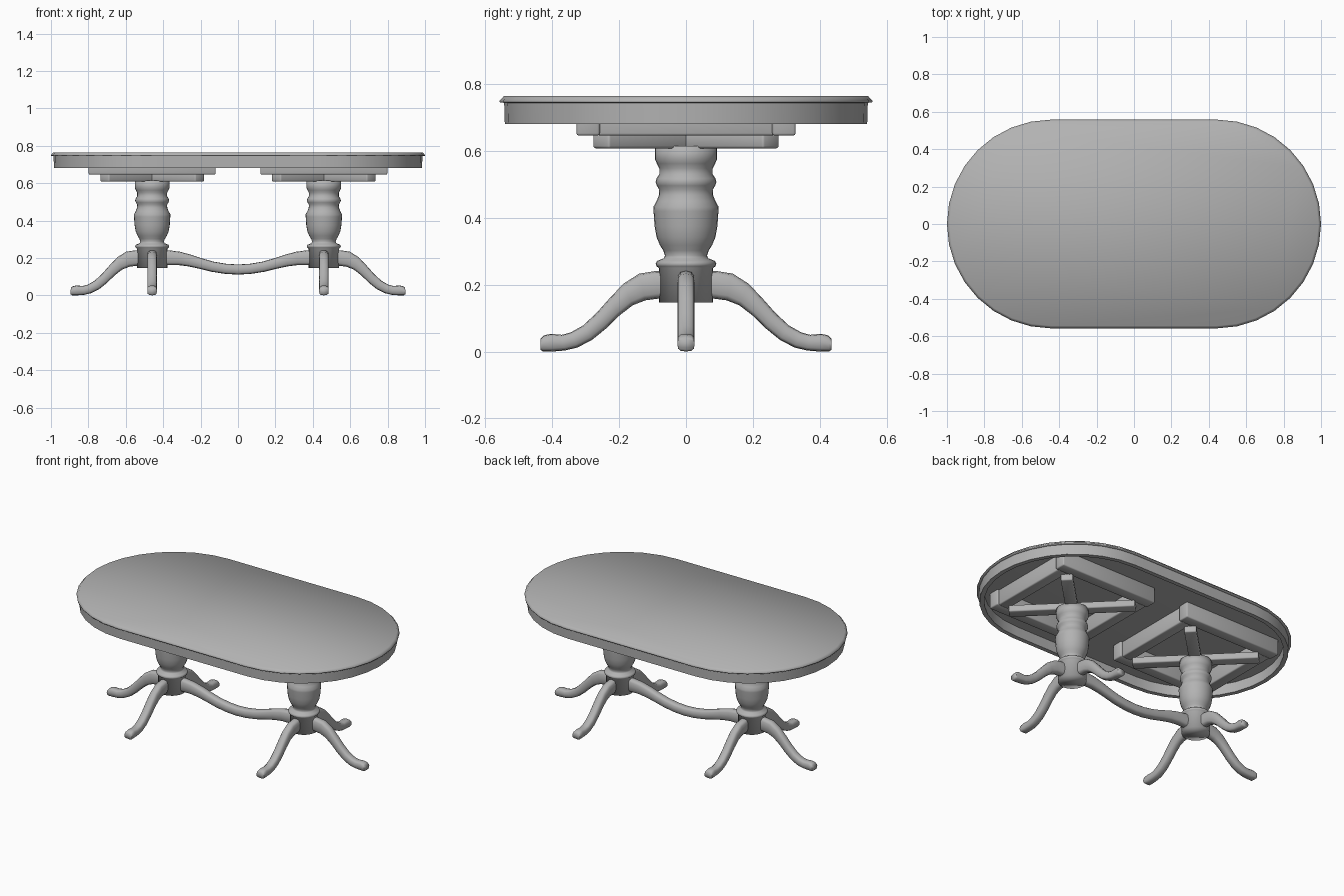
import bpy, bmesh, math

if "Cube" in bpy.data.objects:
    bpy.data.objects.remove(bpy.data.objects["Cube"])

PX = 0.459           # pedestal distance from centre
R, CX = 0.558, 0.442  # tabletop end radius and its centre

GREY = bpy.data.materials.new("dark_grey")
GREY.diffuse_color = (0.45, 0.45, 0.45, 1)
GREY.use_nodes = True
GREY.node_tree.nodes["Principled BSDF"].inputs["Base Color"].default_value = GREY.diffuse_color


def finish(name, bm, angle):
    bmesh.ops.recalc_face_normals(bm, faces=bm.faces)
    me = bpy.data.meshes.new(name)
    bm.to_mesh(me)
    bm.free()
    me.materials.append(GREY)
    ob = bpy.data.objects.new(name, me)
    bpy.context.collection.objects.link(ob)
    bpy.ops.object.select_all(action='DESELECT')
    ob.select_set(True)
    bpy.context.view_layer.objects.active = ob
    bpy.ops.object.shade_smooth_by_angle(angle=math.radians(angle))
    return ob


def skin(name, loops, closed=False, angle=80):
    """Bridge a list of equal point loops; cap the ends unless closed."""
    bm = bmesh.new()
    rings = [[bm.verts.new(p) for p in loop] for loop in loops]
    n = len(rings[0])
    pairs = list(zip(rings, rings[1:]))
    if closed:
        pairs.append((rings[-1], rings[0]))
    else:
        bm.faces.new(rings[0])
        bm.faces.new(rings[-1])
    for a, b in pairs:
        for i in range(n):
            j = (i + 1) % n
            bm.faces.new((a[i], a[j], b[j], b[i]))
    return finish(name, bm, angle)


def stadium(inset, z, seg=16):
    pts = []
    for side in (0, 1):
        for i in range(seg + 1):
            a = -math.pi / 2 + math.pi * (i / seg + side)
            cx = CX if side == 0 else -CX
            pts.append((cx + (R - inset) * math.cos(a), (R - inset) * math.sin(a), z))
    return pts


def circle(r, z, n=28):
    return [(r * math.cos(2 * math.pi * i / n), r * math.sin(2 * math.pi * i / n), z) for i in range(n)]


def limb(name, sections, width, n=12):
    """Rounded bar along x; each section is (top x, top z, bottom x, bottom z)."""
    ring = []
    for i in range(n):
        a = 2 * math.pi * i / n
        c, s = math.cos(a), math.sin(a)
        ring.append((math.copysign(abs(c) ** 0.65, c) * width / 2,
                     math.copysign(abs(s) ** 0.65, s) / 2 + 0.5))
    return skin(name, [[(bx + (tx - bx) * t, y, bz + (tz - bz) * t) for y, t in ring]
                       for tx, tz, bx, bz in sections])


def bar(name, loc, size, rot):
    bm = bmesh.new()
    bmesh.ops.create_cube(bm, size=1)
    bmesh.ops.scale(bm, vec=size, verts=bm.verts)
    bmesh.ops.bevel(bm, geom=bm.edges[:], offset=0.007, segments=2, profile=0.5, affect='EDGES')
    ob = finish(name, bm, 80)
    ob.location = loc
    ob.rotation_euler.z = rot
    return ob


# Tabletop slab and hollow apron below it
skin("tabletop", [stadium(i, z) for i, z in
                  ((0.014, 0.744), (0.001, 0.745), (0.0, 0.750), (0.014, 0.765))])
skin("apron", [stadium(i, z) for i, z in
               ((0.014, 0.746), (0.016, 0.680), (0.043, 0.680), (0.043, 0.746))], closed=True)

COLUMN = [(0.081, 0.147), (0.081, 0.250), (0.088, 0.255), (0.091, 0.263), (0.086, 0.271),
          (0.066, 0.279), (0.063, 0.287), (0.068, 0.302), (0.078, 0.318), (0.088, 0.342),
          (0.094, 0.375), (0.097, 0.420), (0.098, 0.432), (0.088, 0.450), (0.081, 0.468),
          (0.080, 0.484), (0.087, 0.496), (0.091, 0.507), (0.088, 0.518), (0.080, 0.530),
          (0.080, 0.548), (0.087, 0.562), (0.093, 0.575), (0.093, 0.615)]

LEG = [(0.030, 0.242, 0.030, 0.158), (0.090, 0.241, 0.085, 0.158), (0.140, 0.233, 0.122, 0.153),
       (0.187, 0.203, 0.160, 0.138), (0.228, 0.160, 0.200, 0.107), (0.268, 0.115, 0.240, 0.068),
       (0.308, 0.078, 0.282, 0.034), (0.345, 0.057, 0.325, 0.012), (0.372, 0.050, 0.362, 0.003),
       (0.405, 0.053, 0.400, 0.000), (0.426, 0.048, 0.428, 0.000), (0.435, 0.038, 0.436, 0.006)]

for side, sx in (("left", -1), ("right", 1)):
    x = sx * PX
    # Turned column
    skin(f"{side}_column", [circle(r, z) for r, z in COLUMN], angle=100).location.x = x
    # Three curved legs: outward, front and back
    for part, rot in (("outer", 0 if sx > 0 else math.pi),
                      ("front", -math.pi / 2), ("back", math.pi / 2)):
        leg = limb(f"{side}_{part}_leg", LEG, 0.052)
        leg.location.x = x
        leg.rotation_euler.z = rot
    # Diagonal cross beams on top of the column
    for k, rot in enumerate((math.pi / 4, -math.pi / 4)):
        bar(f"{side}_cross_beam_{k + 1}", (x, 0, 0.629), (0.722, 0.07, 0.042), rot)
    # Square frame of rails under the tabletop
    for k, s in enumerate((-1, 1)):
        bar(f"{side}_long_rail_{k + 1}", (x, s * 0.293, 0.696), (0.68, 0.07, 0.1), 0)
        bar(f"{side}_cross_rail_{k + 1}", (x + s * 0.293, 0, 0.696), (0.53, 0.07, 0.1), math.pi / 2)

# Sagging stretcher between the pedestals
HALF = [(0.43, 0.242, 0.43, 0.160), (0.37, 0.241, 0.375, 0.161), (0.31, 0.233, 0.32, 0.162),
        (0.25, 0.217, 0.265, 0.155), (0.19, 0.197, 0.205, 0.142), (0.13, 0.180, 0.14, 0.126),
        (0.065, 0.169, 0.07, 0.115)]
limb("stretcher", [(-a, b, -c, d) for a, b, c, d in HALF] + [(0, 0.165, 0, 0.111)] + HALF[::-1], 0.052)
